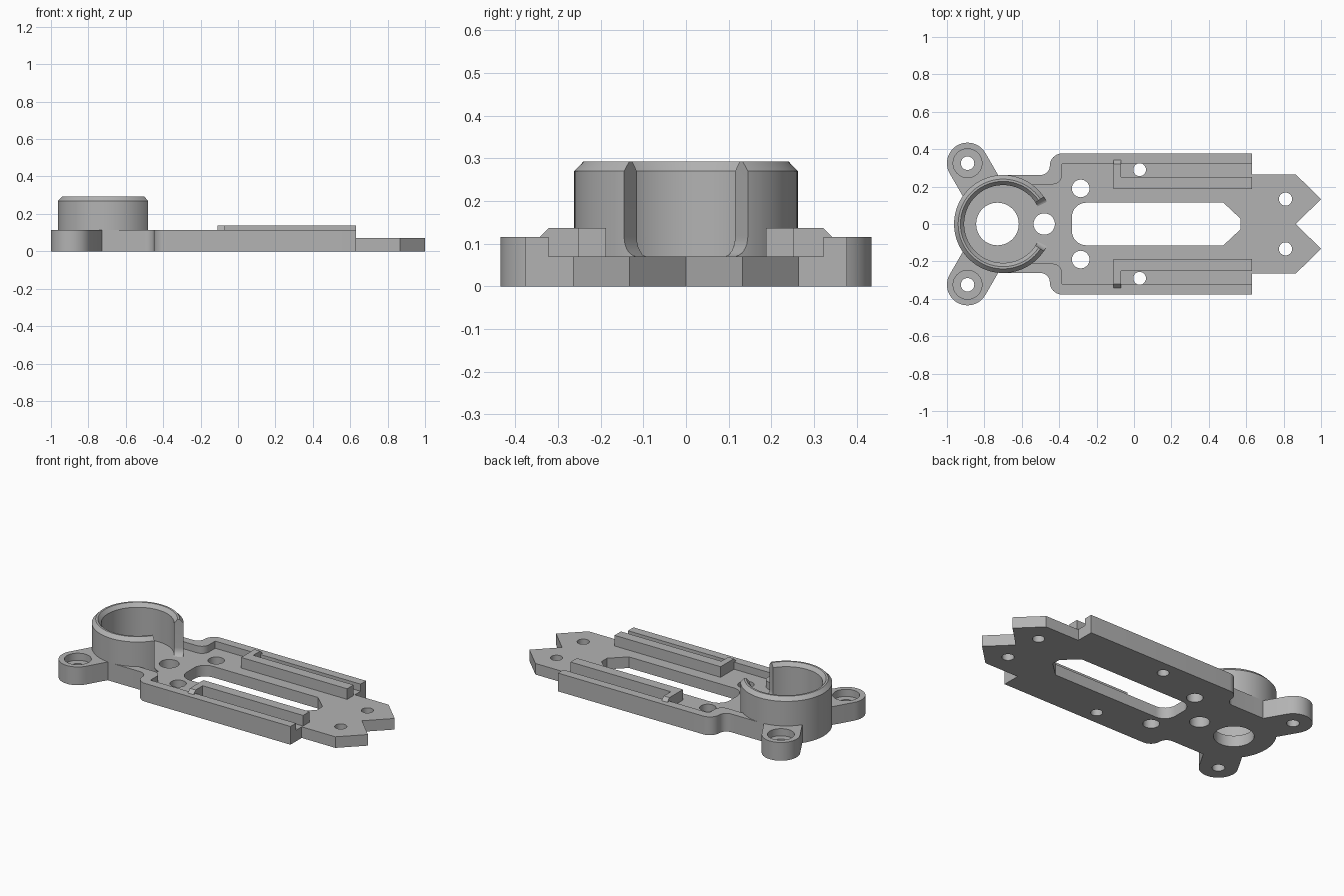
import bpy, bmesh
from math import sin, cos, radians, pi

cube = bpy.data.objects.get("Cube")
if cube:
    bpy.data.objects.remove(cube, do_unlink=True)

grey = bpy.data.materials.new("plain grey")
grey.use_nodes = True
grey.diffuse_color = (0.45, 0.45, 0.45, 1)
grey.node_tree.nodes["Principled BSDF"].inputs["Base Color"].default_value = (0.45, 0.45, 0.45, 1)

FLOOR, RIM, RAIL, TOP = 0.07, 0.115, 0.137, 0.293
RING_X, RING_R, BORE_R = -0.70, 0.262, 0.208
LUG_X, LUG_Y, LUG_R = -0.89, 0.325, 0.11


def arc(cx, cy, r, a0, a1, n=8):
    angles = [radians(a0 + (a1 - a0) * i / n) for i in range(n + 1)]
    return [(cx + r * cos(a), cy + r * sin(a)) for a in angles]


def mirrored(half):
    """Close an upper half outline with its mirror image below y = 0."""
    return half + [(x, -y) for x, y in reversed(half) if abs(y) > 1e-6]


def loft(name, sections, closed=False):
    """Skin matching rings of 3D points; cap the ends unless closed."""
    bm = bmesh.new()
    rows = [[bm.verts.new(p) for p in s] for s in sections]
    n = len(rows[0])
    pairs = list(zip(rows, rows[1:]))
    if closed:
        pairs.append((rows[-1], rows[0]))
    else:
        bm.faces.new(rows[0])
        bm.faces.new(rows[-1])
    for a, b in pairs:
        for i in range(n):
            j = (i + 1) % n
            bm.faces.new((a[i], a[j], b[j], b[i]))
    bmesh.ops.recalc_face_normals(bm, faces=bm.faces)
    mesh = bpy.data.meshes.new(name)
    bm.to_mesh(mesh)
    bm.free()
    mesh.materials.append(grey)
    obj = bpy.data.objects.new(name, mesh)
    bpy.context.collection.objects.link(obj)
    return obj


def prism(name, outline, z0, z1):
    return loft(name, [[(x, y, z) for x, y in outline] for z in (z0, z1)])


def disc(name, x, y, r, z0, z1, n=48):
    return prism(name, arc(x, y, r, 0, 360 - 360 / n, n - 1), z0, z1)


def activate(obj):
    bpy.ops.object.select_all(action='DESELECT')
    obj.select_set(True)
    bpy.context.view_layer.objects.active = obj


def combine(target, tool, operation):
    tool.hide_render = True
    activate(target)
    mod = target.modifiers.new(operation, 'BOOLEAN')
    mod.operation, mod.solver, mod.object = operation, 'EXACT', tool
    bpy.ops.object.modifier_apply(modifier=mod.name)
    bpy.data.objects.remove(tool, do_unlink=True)


# Base plate with stepped sides and two pointed tips
half = [(RING_X, RING_R)] + arc(-0.5, 0.312, 0.05, -90, 0) + arc(-0.385, 0.312, 0.065, 180, 90)
half += [(0.63, 0.377), (0.63, 0.265), (0.865, 0.265), (1, 0.133), (0.865, 0)]
base = prism("base_plate", mirrored(half), 0, RIM)
combine(base, disc("ring_foot", RING_X, 0, RING_R, 0, RIM, 96), 'UNION')

# Rounded screw lugs reaching towards the ring
for s in (1, -1):
    capsule = arc(LUG_X, LUG_Y, LUG_R, 30, 210, 24)
    capsule += arc(LUG_X + 0.12, LUG_Y - 0.208, LUG_R, 210, 390, 24)[::24]
    lug = prism("lug", [(x, s * y) for x, y in capsule], 0, RIM)
    combine(base, lug, 'UNION')

# Sunken floor inside the rim, open at the tips
half = [(RING_X, 0.212)] + arc(-0.435, 0.262, 0.05, -90, 0)
half += [(-0.385, 0.322), (0.63, 0.322), (0.63, 0.5), (1.1, 0.5)]
combine(base, prism("floor_cut", mirrored(half), FLOOR, 0.3), 'DIFFERENCE')
combine(base, disc("bore_cut", RING_X, 0, BORE_R, FLOOR, 0.3, 96), 'DIFFERENCE')

# Long central slot
half = arc(-0.255, 0.037, 0.077, 180, 90) + [(0.478, 0.114), (0.57, 0.028)]
combine(base, prism("slot_cut", mirrored(half), -0.1, 0.3), 'DIFFERENCE')

# Through holes and lug counterbores
holes = [(-0.73, 0, 0.114), (-0.48, 0, 0.057)]
for s in (1, -1):
    holes += [(-0.285, s * 0.19, 0.047), (0.03, s * 0.29, 0.034),
              (0.81, s * 0.133, 0.035), (LUG_X, s * LUG_Y, 0.036)]
    combine(base, disc("counterbore", LUG_X, s * LUG_Y, 0.077, FLOOR, 0.3), 'DIFFERENCE')
for x, y, r in holes:
    combine(base, disc("hole", x, y, r, -0.1, 0.3), 'DIFFERENCE')

# Chamfered socket ring, turned from its section
section = [(BORE_R, FLOOR), (RING_R, FLOOR), (RING_R, 0.27), (0.24, TOP),
           (0.228, TOP), (BORE_R, 0.27)]
turns = [2 * pi * i / 96 for i in range(96)]
ring = loft("socket_ring", [[(RING_X + r * cos(a), r * sin(a), z) for r, z in section]
                            for a in turns], closed=True)

# Radial gap in the ring with rounded lower corners
u_shape = [(1, 0.4)] + arc(0.7, 0.117, 0.3, 0, -90)
u_shape = [(y, z if z > 0.117 else 0.117 + (z - 0.117) * 0.16) for y, z in u_shape]
gap = [[(RING_X + d, y * d * 0.665, z) for y, z in mirrored(u_shape)] for d in (0.1, 0.32)]
u_loop = u_shape + [(-y, z) for y, z in reversed(u_shape)]
gap = [[(RING_X + d, y * d * 0.665, z) for y, z in u_loop] for d in (0.1, 0.32)]
combine(ring, loft("gap_cut", gap), 'DIFFERENCE')

# Guide rails, each with a bevelled stop at its inner end
for s, side in ((1, "left"), (-1, "right")):
    rail = [(0.188, 0.06), (0.252, 0.06), (0.252, RAIL), (0.188, RAIL)]
    stop = [(0.188, 0.06), (0.343, 0.06), (0.343, RIM), (0.322, RAIL), (0.188, RAIL)]
    guide = loft(side + "_guide_rail", [[(x, s * y, z) for y, z in rail] for x in (-0.07, 0.63)])
    end = loft(side + "_rail_stop", [[(x, s * y, z) for y, z in stop] for x in (-0.11, -0.07)])

for obj in (base, ring):
    activate(obj)
    bpy.ops.object.shade_smooth_by_angle(angle=radians(25))
